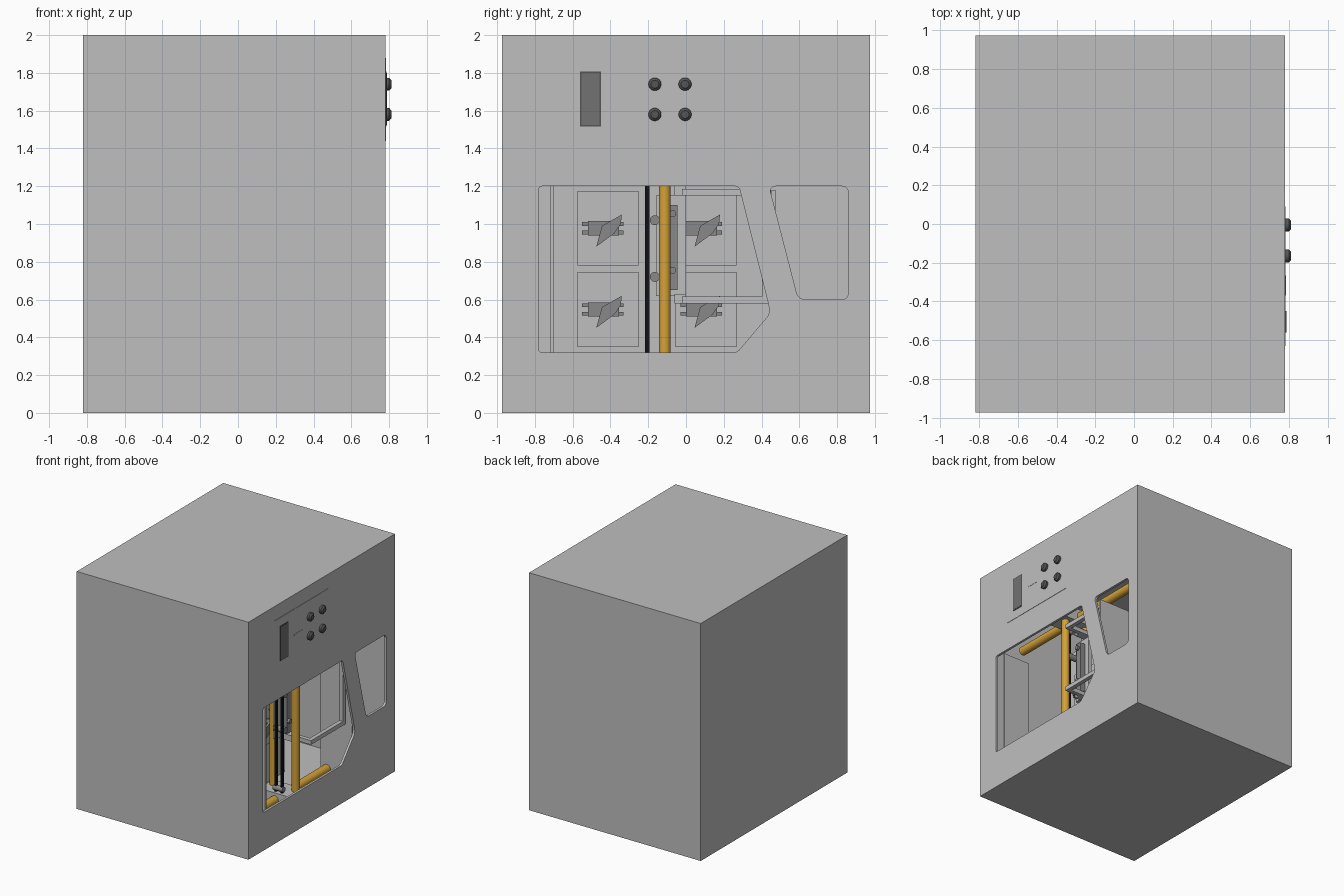
import bpy, bmesh, math
from mathutils import Vector

old = bpy.data.objects.get("Cube")
if old:
    bpy.data.objects.remove(old, do_unlink=True)


def material(name, r, g, b):
    m = bpy.data.materials.new(name)
    m.use_nodes = True
    m.diffuse_color = (r, g, b, 1)
    m.node_tree.nodes["Principled BSDF"].inputs["Base Color"].default_value = (r, g, b, 1)
    return m


GREY = material("light grey", 0.52, 0.52, 0.52)
STEEL = material("mid grey", 0.25, 0.25, 0.25)
SCREEN = material("screen grey", 0.17, 0.17, 0.17)
DARK = material("dark grey", 0.09, 0.09, 0.09)
GOLD = material("gold", 0.66, 0.36, 0.04)
BLACK = material("black", 0.006, 0.006, 0.006)


def finish(bm, name, mat):
    bmesh.ops.recalc_face_normals(bm, faces=bm.faces)
    mesh = bpy.data.meshes.new(name)
    bm.to_mesh(mesh)
    bm.free()
    mesh.materials.append(mat)
    ob = bpy.data.objects.new(name, mesh)
    bpy.context.collection.objects.link(ob)
    return ob


def box(name, mat, x, y, z):
    """Box from (low, high) pairs on each axis."""
    bm = bmesh.new()
    bmesh.ops.create_cube(bm, size=1)
    for v in bm.verts:
        v.co = [p[0] if c < 0 else p[1] for c, p in zip(v.co, (x, y, z))]
    return finish(bm, name, mat)


def rod(name, mat, a, b, r, r2=None, sides=32):
    """Cylinder or cone from point a to point b."""
    a, b = Vector(a), Vector(b)
    bm = bmesh.new()
    bmesh.ops.create_cone(bm, cap_ends=True, segments=sides, radius1=r,
                          radius2=r if r2 is None else r2, depth=(b - a).length)
    ob = finish(bm, name, mat)
    ob.location = (a + b) / 2
    ob.rotation_euler = (b - a).to_track_quat('Z', 'Y').to_euler()
    for p in ob.data.polygons:
        p.use_smooth = len(p.vertices) == 4
    return ob


def prism(name, mat, outline, x0, x1, corner=0.0):
    """Outline in the y-z plane extruded along x, with rounded corners."""
    bm = bmesh.new()
    face = bm.faces.new([bm.verts.new((x0, y, z)) for y, z in outline])
    ext = bmesh.ops.extrude_face_region(bm, geom=[face])
    for v in ext["geom"]:
        if isinstance(v, bmesh.types.BMVert):
            v.co.x = x1
    if corner:
        edges = [e for e in bm.edges if abs(e.verts[0].co.x - e.verts[1].co.x) > 0.001]
        bmesh.ops.bevel(bm, geom=edges, offset=corner, segments=5, profile=0.5, affect='EDGES')
    return finish(bm, name, mat)


def cut(ob, cutter):
    m = ob.modifiers.new("cut", 'BOOLEAN')
    m.operation, m.solver, m.object = 'DIFFERENCE', 'EXACT', cutter
    bpy.context.view_layer.objects.active = ob
    bpy.ops.object.modifier_apply(modifier=m.name)
    bpy.data.objects.remove(cutter, do_unlink=True)


# Hollow cabinet with two rounded windows in the control side
SIDE = 0.78
cabinet = box("cabinet", GREY, (-0.82, SIDE), (-0.975, 0.975), (0, 2))
cut(cabinet, box("hollow", GREY, (-0.8, 0.76), (-0.955, 0.955), (0.02, 1.98)))
cut(cabinet, prism("main_window", GREY, [(-0.78, 0.32), (-0.78, 1.2), (0.28, 1.2),
                                         (0.44, 0.56), (0.44, 0.52), (0.27, 0.32)],
                   0.7, 0.85, 0.018))
cut(cabinet, prism("small_window", GREY, [(0.44, 1.2), (0.86, 1.2), (0.86, 0.6), (0.595, 0.6)],
                   0.7, 0.85, 0.035))

# Control panel, screen, card slot and knobs
box("control_panel", GREY, (SIDE - 0.002, SIDE + 0.003), (-0.63, 0.09), (1.44, 1.88))
box("screen_frame", DARK, (SIDE, SIDE + 0.007), (-0.56, -0.45), (1.515, 1.808))
box("screen", SCREEN, (SIDE, SIDE + 0.008), (-0.552, -0.458), (1.523, 1.8))
box("card_slot", GREY, (SIDE, SIDE + 0.005), (-0.37, -0.265), (1.655, 1.667))
for y in (-0.165, -0.005):
    for z in (1.58, 1.74):
        rod("knob_base", DARK, (SIDE, y, z), (SIDE + 0.02, y, z), 0.034)
        rod("knob_cap", DARK, (SIDE + 0.02, y, z), (SIDE + 0.032, y, z), 0.034, 0.021)

# Inner wall with four round ports, each with an actuator and a pointer
WALL = 0.12
box("inner_wall", GREY, (WALL - 0.02, WALL), (-0.7, 0.45), (0.02, 1.4))
for y in (-0.39, 0.13):
    for z in (0.55, 0.98):
        box("port_plate", GREY, (WALL, WALL + 0.015), (y - 0.185, y + 0.138), (z - 0.2, z + 0.195))
        bm = bmesh.new()
        bmesh.ops.create_circle(bm, segments=48, radius=0.132)
        inner = bmesh.ops.extrude_edge_only(bm, edges=bm.edges[:])["geom"]
        for v in inner:
            if isinstance(v, bmesh.types.BMVert):
                v.co *= 0.94
        ring = finish(bm, "port_ring", GREY)
        ring.location = (WALL + 0.02, y, z)
        ring.rotation_euler.y = math.pi / 2
        ring.modifiers.new("thickness", 'SOLIDIFY').thickness = 0.03
        box("actuator", STEEL, (WALL + 0.015, WALL + 0.08), (y - 0.13, y + 0.035), (z - 0.04, z + 0.035))
        for dz in (-0.025, 0.02):
            box("actuator_tab", STEEL, (WALL + 0.03, WALL + 0.05),
                (y - 0.16, y + 0.06), (z + dz - 0.01, z + dz + 0.01))
        prism("pointer", STEEL, [(y - 0.085, z - 0.1), (y - 0.055, z + 0.01), (y + 0.05, z + 0.07),
                                 (y + 0.045, z + 0.02), (y + 0.01, z - 0.03)],
              WALL + 0.08, WALL + 0.095)

# Side partitions next to the windows
box("front_partition", GREY, (0.5, 0.758), (-0.72, -0.7), (0.02, 1.2))
box("back_partition", GREY, (0.45, 0.745), (0.452, 0.475), (0.02, 1.18))

# Horizontal rails with end brackets
RAIL_X = 0.51
for z in (0.15, 1.34):
    rod("horizontal_rail", GOLD, (RAIL_X, -0.77, z), (RAIL_X, 0.75, z), 0.036)
    box("rail_carriage", GREY, (0.36, 0.67), (-0.24, -0.05), (z - 0.05, z + 0.06))

# Vertical guide tubes and drive belts
for x in (0.41, 0.617):
    rod("guide_tube", GOLD, (x, -0.112, 0.17), (x, -0.112, 1.34), 0.031)
for x in (0.5, 0.555):
    box("drive_belt", BLACK, (x - 0.008, x + 0.008), (-0.216, -0.193), (0.2, 1.34))
for z in (0.24, 1.27):
    rod("belt_pulley", STEEL, (0.48, -0.205, z), (0.57, -0.205, z), 0.022)

# Lift carriage riding on the tubes
box("lift_plate", GREY, (0.44, 0.47), (-0.16, 0.0), (0.62, 1.15))
box("lift_spine", STEEL, (0.47, 0.52), (-0.09, -0.045), (0.65, 1.1))
for z in (0.72, 1.02):
    rod("lift_roller", STEEL, (0.46, -0.165, z), (0.56, -0.165, z), 0.026)
    rod("lift_bolt", STEEL, (0.47, -0.07, z + 0.035), (0.54, -0.07, z + 0.035), 0.018)

# Open rectangular frame carried by the lift
for z in (0.58, 1.15):
    box("frame_bar", GREY, (0.66, 0.695), (-0.02, 0.44), (z, z + 0.035))
    box("frame_arm", GREY, (0.46, 0.66), (-0.02, 0.015), (z, z + 0.035))
    box("frame_mount", GREY, (0.42, 0.56), (-0.06, 0.0), (z - 0.0, z + 0.05))
box("frame_post", GREY, (0.66, 0.695), (0.403, 0.44), (0.615, 1.15))
